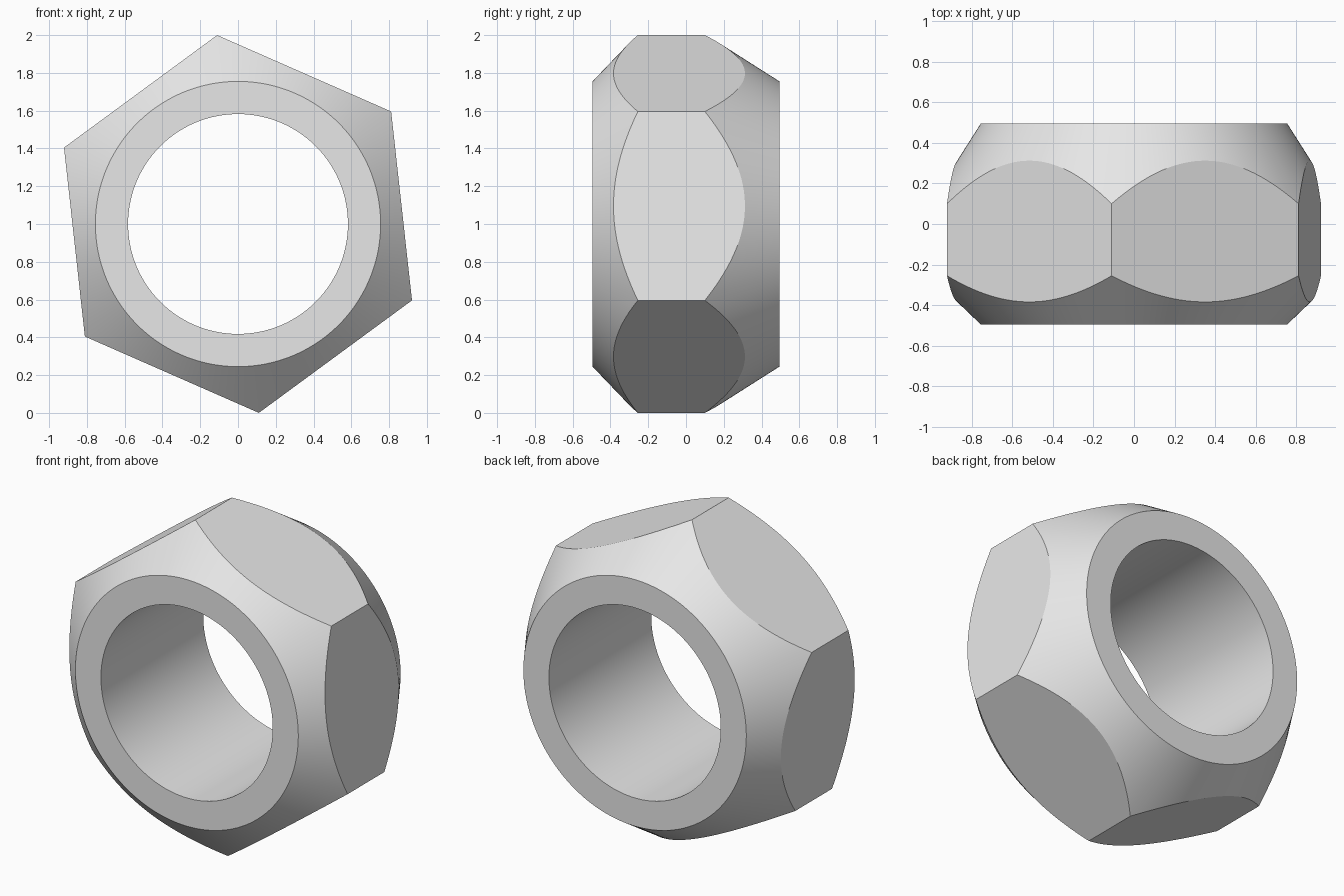
import bpy
import bmesh
from math import cos, sin, pi, radians

cube = bpy.data.objects.get("Cube")
if cube:
    bpy.data.objects.remove(cube, do_unlink=True)

CORNER_R = 1.006      # hexagon centre to corner
FACE_R = 0.755        # outer edge of the flat ring faces
HOLE_R = 0.582
HALF = 0.495          # half thickness
FRONT_CORNER = -0.255 # where the front chamfer reaches a corner
BACK_CORNER = 0.1     # where the shallower back chamfer reaches a corner
TURN = radians(36.3)
SEGMENTS = 192        # multiple of six, so corners stay exact


def section(step):
    """Closed (radius, y) outline of the nut at one angular step."""
    local = (step % (SEGMENTS // 6)) * 2 * pi / SEGMENTS
    hex_r = CORNER_R * cos(pi / 6) / cos(local - pi / 6)
    t = (hex_r - FACE_R) / (CORNER_R - FACE_R)
    front = -HALF + t * (FRONT_CORNER + HALF)
    back = HALF + t * (BACK_CORNER - HALF)
    return [(HOLE_R, -HALF), (FACE_R, -HALF), (hex_r, front),
            (hex_r, back), (FACE_R, HALF), (HOLE_R, HALF)]


# Hexagonal nut: sections swept around the y axis
bm = bmesh.new()
rings = []
for i in range(SEGMENTS):
    a = TURN + i * 2 * pi / SEGMENTS
    rings.append([bm.verts.new((r * cos(a), y, 1 + r * sin(a)))
                  for r, y in section(i)])
for i, ring in enumerate(rings):
    after = rings[(i + 1) % SEGMENTS]
    for j in range(len(ring)):
        k = (j + 1) % len(ring)
        bm.faces.new((ring[j], ring[k], after[k], after[j]))
bmesh.ops.recalc_face_normals(bm, faces=bm.faces)
mesh = bpy.data.meshes.new("hex_nut")
bm.to_mesh(mesh)
bm.free()

nut = bpy.data.objects.new("hex_nut", mesh)
bpy.context.collection.objects.link(nut)

# Plain grey metal colour
grey = bpy.data.materials.new("light_grey")
grey.use_nodes = True
colour = (0.8, 0.8, 0.8, 1)
grey.diffuse_color = colour
grey.node_tree.nodes["Principled BSDF"].inputs["Base Color"].default_value = colour
mesh.materials.append(grey)

# Smooth bore and chamfers, crisp edges
bpy.ops.object.select_all(action='DESELECT')
nut.select_set(True)
bpy.context.view_layer.objects.active = nut
bpy.ops.object.shade_smooth_by_angle(angle=radians(20))
